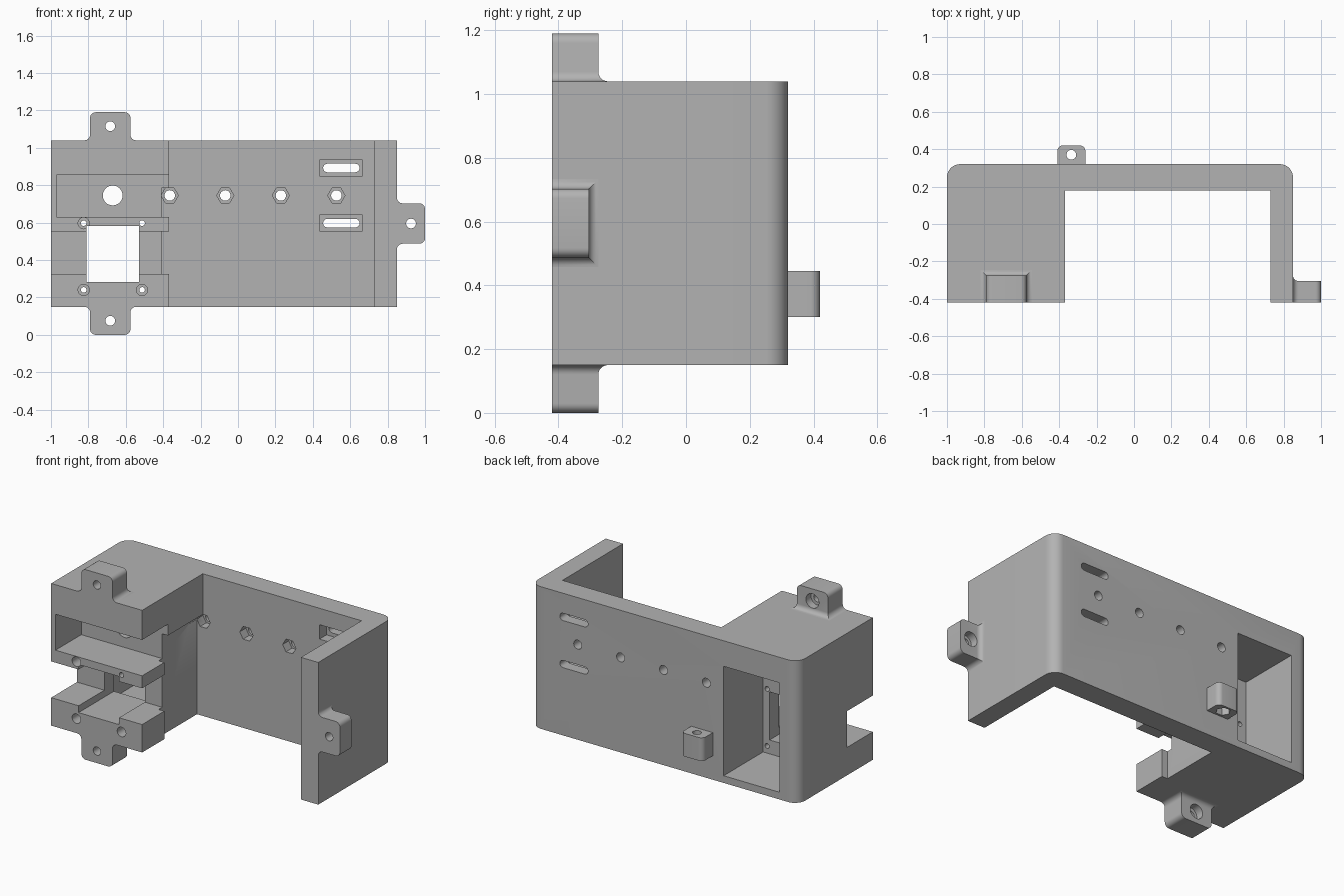
import bpy, bmesh, math
from mathutils import Matrix, Vector

cube = bpy.data.objects.get("Cube")
if cube:
    bpy.data.objects.remove(cube, do_unlink=True)

grey = bpy.data.materials.new("plain grey")
grey.use_nodes = True
GREY = (0.45, 0.45, 0.45, 1)
grey.diffuse_color = GREY
grey.node_tree.nodes["Principled BSDF"].inputs["Base Color"].default_value = GREY

FRONT, BACK, BASE, TOP = -0.42, 0.32, 0.15, 1.04


def make_object(name, bm):
    bmesh.ops.recalc_face_normals(bm, faces=bm.faces)
    mesh = bpy.data.meshes.new(name)
    bm.to_mesh(mesh)
    bm.free()
    mesh.materials.append(grey)
    ob = bpy.data.objects.new(name, mesh)
    bpy.context.collection.objects.link(ob)
    return ob


def prism(name, points, offset):
    """Extrude a planar outline of 3D points along an offset."""
    bm = bmesh.new()
    face = bm.faces.new([bm.verts.new(p) for p in points])
    new = bmesh.ops.extrude_face_region(bm, geom=[face])["geom"]
    bmesh.ops.translate(bm, vec=offset,
                        verts=[v for v in new if isinstance(v, bmesh.types.BMVert)])
    return make_object(name, bm)


def box(name, xs, ys, zs):
    x, z = xs, zs
    pts = [(x[0], ys[0], z[0]), (x[1], ys[0], z[0]), (x[1], ys[0], z[1]), (x[0], ys[0], z[1])]
    return prism(name, pts, (0, ys[1] - ys[0], 0))


def arc(cx, cy, r, a0, a1, steps=8):
    angles = [math.radians(a0 + (a1 - a0) * i / steps) for i in range(steps + 1)]
    return [(cx + r * math.cos(a), cy + r * math.sin(a)) for a in angles]


def bore(x, z, r, ys, sides=32):
    """Cylinder or hexagon running along y."""
    pts = [(px, ys[0], pz) for px, pz in arc(x, z, r, 0, 360, sides)[:-1]]
    return prism("cutter", pts, (0, ys[1] - ys[0], 0))


def cut(target, cutter):
    cutter.hide_render = True
    mod = target.modifiers.new("cut", 'BOOLEAN')
    mod.operation, mod.solver, mod.object = 'DIFFERENCE', 'EXACT', cutter
    bpy.context.view_layer.objects.active = target
    bpy.ops.object.modifier_apply(modifier=mod.name)
    bpy.data.objects.remove(cutter, do_unlink=True)


def cut_box(target, *ranges):
    cut(target, box("cutter", *ranges))


def smooth(ob):
    bpy.ops.object.select_all(action='DESELECT')
    ob.select_set(True)
    bpy.context.view_layer.objects.active = ob
    bpy.ops.object.shade_smooth_by_angle(angle=math.radians(30))


# Main bracket: thick block, back wall and thin side wall with rounded back corners
R = 0.07
outline = [(-1, FRONT), (-0.37, FRONT), (-0.37, 0.18), (0.73, 0.18), (0.73, FRONT), (0.85, FRONT)]
outline += arc(0.85 - R, BACK - R, R, 0, 90) + arc(-1 + R, BACK - R, R, 90, 180)
body = prism("bracket_body", [(x, y, BASE) for x, y in outline], (0, 0, TOP - BASE))

# Deep pocket in the back of the block, and relief on the block's inner side
PLATE = -0.165
cut_box(body, (-0.87, -0.485), (-0.07, 0.5), (0.195, 0.88))
cut_box(body, (-0.41, -0.3), (-0.2, 0.18), (0.1, 0.785))

# Front slot, side-to-side channel, square window and round opening
cut_box(body, (-0.97, -0.2), (-0.6, PLATE), (0.63, 0.855))
cut_box(body, (-1.2, -0.2), (-0.6, PLATE), (0.325, 0.552))
cut_box(body, (-0.81, -0.53), (-0.6, 0.0), (0.282, 0.583))
cut(body, bore(-0.67, 0.745, 0.053, (-0.3, 0.0)))

# Screw holes around the window
for x in (-0.825, -0.513):
    for z in (0.24, 0.597):
        cut(body, bore(x, z, 0.015, (-0.6, 0.0), 20))
        if x < -0.6 or z < 0.4:
            cut(body, bore(x, z, 0.03, (-0.6, -0.25), 24))

# Row of hexagonal nut seats with through holes in the back wall
for i in range(4):
    x = -0.365 + 0.297 * i
    cut(body, bore(x, 0.745, 0.046, (0.1, 0.24), 6))
    cut(body, bore(x, 0.745, 0.028, (0.1, 0.5), 24))

# Adjustment slots with rectangular recesses
for z in (0.892, 0.597):
    cut_box(body, (0.438, 0.663), (0.1, 0.25), (z - 0.045, z + 0.045))
    s = 0.023
    slot = arc(0.65 - s, z, s, -90, 90) + arc(0.455 + s, z, s, 90, 270)
    cut(body, prism("cutter", [(x, 0.1, pz) for x, pz in slot], (0, 0.4, 0)))
smooth(body)


def mounting_tab(name, base, out, depth):
    """Rounded tab with flared foot, growing from base along out in the xz plane."""
    out, height, half, r = Vector(out), 0.15, 0.108, 0.03
    side = Vector((out.z, 0, -out.x))
    layers = []
    for i in range(7):
        a = math.radians(15 * i)
        flare = r * (1 - math.sin(a))
        layers.append((r * (1 - math.cos(a)), half + flare, depth + flare))
    for i in range(7):
        a = math.radians(15 * i)
        layers.append((height - r + r * math.sin(a), half - r + r * math.cos(a), depth))
    bm = bmesh.new()
    rings = []
    for h, w, d in layers:
        mid = Vector(base) + out * h
        rings.append([bm.verts.new(mid + side * w * sx + Vector((0, d * sy, 0)))
                      for sx, sy in ((-1, 0), (1, 0), (1, 1), (-1, 1))])
    for lo, hi in zip(rings, rings[1:]):
        for k in range(4):
            n = (k + 1) % 4
            bm.faces.new((lo[k], lo[n], hi[n], hi[k]))
    bm.faces.new(rings[0])
    bm.faces.new(rings[-1])
    bmesh.ops.dissolve_limit(bm, angle_limit=0.01, verts=bm.verts, edges=bm.edges)
    tab = make_object(name, bm)
    hole = Vector(base) + out * 0.075
    cut(tab, bore(hole.x, hole.z, 0.026, (-0.6, 0.0), 24))
    cut(tab, bore(hole.x, hole.z, 0.045, (FRONT + depth - 0.05, 0.0), 24))
    smooth(tab)


# Three mounting tabs
mounting_tab("top_tab", (-0.683, FRONT, TOP), (0, 0, 1), 0.145)
mounting_tab("bottom_tab", (-0.683, FRONT, BASE), (0, 0, -1), 0.145)
mounting_tab("side_tab", (0.85, FRONT, 0.595), (1, 0, 0), 0.115)

# Small lug on the back with a vertical hole and a nut seat underneath
r = 0.03
lug_outline = [(-0.41, BACK), (-0.26, BACK)] + arc(-0.26 - r, 0.42 - r, r, 0, 90) + arc(-0.41 + r, 0.42 - r, r, 90, 180)
lug = prism("back_lug", [(x, y, 0.3) for x, y in lug_outline], (0, 0, 0.145))
for radius, sides, top in ((0.026, 24, 0.6), (0.042, 6, 0.35)):
    ring = arc(-0.335, 0.37, radius, 0, 360, sides)[:-1]
    cut(lug, prism("cutter", [(x, y, 0.2) for x, y in ring], (0, 0, top - 0.2)))
smooth(lug)
